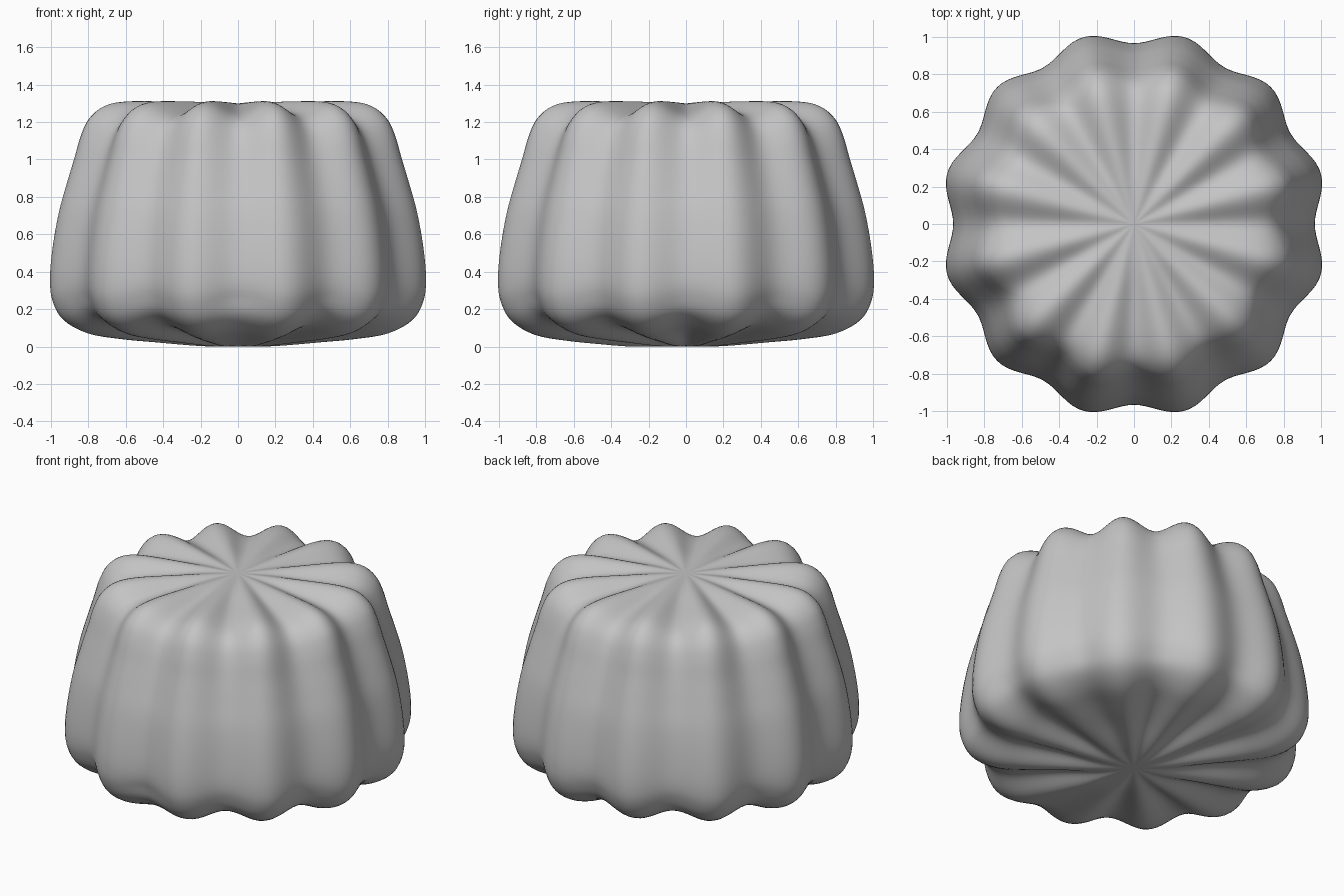
import bpy, bmesh, math
from mathutils import Vector

cube = bpy.data.objects.get("Cube")
if cube:
    bpy.data.objects.remove(cube, do_unlink=True)

LOBES, PER_LOBE, STEPS = 12, 16, 4

# Half profiles (radius, height) along a lobe crest and along a groove
CREST = [(0, 0), (.2, .002), (.45, .022), (.65, .04), (.83, .07), (.96, .14),
         (1.02, .24), (1.035, .36), (1.02, .53), (.985, .72), (.94, .88),
         (.9, 1.01), (.865, 1.13), (.82, 1.22), (.74, 1.285), (.62, 1.31),
         (.4, 1.31), (.2, 1.305), (0, 1.3)]
GROOVE = [(0, 0), (.2, .012), (.43, .06), (.61, .09), (.78, .12), (.9, .18),
          (.95, .27), (.967, .37), (.955, .53), (.925, .71), (.88, .86),
          (.84, .98), (.8, 1.09), (.755, 1.17), (.69, 1.22), (.58, 1.25),
          (.38, 1.275), (.2, 1.295), (0, 1.3)]


def smooth_path(points):
    """Catmull-Rom curve through the points, mirrored at the axis."""
    p = [Vector(q) for q in points]
    p = [Vector((-p[1].x, p[1].y))] + p + [Vector((-p[-2].x, p[-2].y))]
    out = []
    for i in range(1, len(p) - 2):
        a, b, c, d = p[i - 1:i + 3]
        for s in range(STEPS):
            t = s / STEPS
            out.append(0.5 * (2 * b + (c - a) * t + (2 * a - 5 * b + 4 * c - d) * t * t
                              + (3 * b - a - 3 * c + d) * t ** 3))
    return out + [p[-2]]


crest, groove = smooth_path(CREST), smooth_path(GROOVE)
columns = LOBES * PER_LOBE
bm = bmesh.new()
rings = []
for c, g in zip(crest[1:-1], groove[1:-1]):
    ring = []
    for k in range(columns):
        ang = 2 * math.pi * k / columns
        depth = 0.5 + 0.5 * math.cos(LOBES * ang)
        # the underside bulges slightly towards the front
        front = math.exp(-((ang - 1.5 * math.pi) / 0.3) ** 2)
        low = max(0.0, 1 - c.y / 0.22)
        depth *= 1 - 0.5 * front * low
        q = c.lerp(g, depth)
        z = max(0.0, q.y - 0.025 * front * low * min(1, q.x / 0.4))
        ring.append(bm.verts.new((q.x * math.cos(ang), q.x * math.sin(ang), z)))
    rings.append(ring)

# Skin the rings and close both poles
bottom = bm.verts.new((0, 0, crest[0].y))
top = bm.verts.new((0, 0, crest[-1].y))
for k in range(columns):
    n = (k + 1) % columns
    for a, b in zip(rings, rings[1:]):
        bm.faces.new((a[k], a[n], b[n], b[k]))
    bm.faces.new((bottom, rings[0][n], rings[0][k]))
    bm.faces.new((top, rings[-1][k], rings[-1][n]))
bmesh.ops.recalc_face_normals(bm, faces=bm.faces[:])

mesh = bpy.data.meshes.new("fluted_body")
bm.to_mesh(mesh)
bm.free()
mesh.shade_smooth()
body = bpy.data.objects.new("fluted_body", mesh)
bpy.context.collection.objects.link(body)

# Plain grey
grey = bpy.data.materials.new("grey")
grey.use_nodes = True
colour = (0.55, 0.55, 0.55, 1)
grey.diffuse_color = colour
grey.node_tree.nodes["Principled BSDF"].inputs["Base Color"].default_value = colour
mesh.materials.append(grey)
